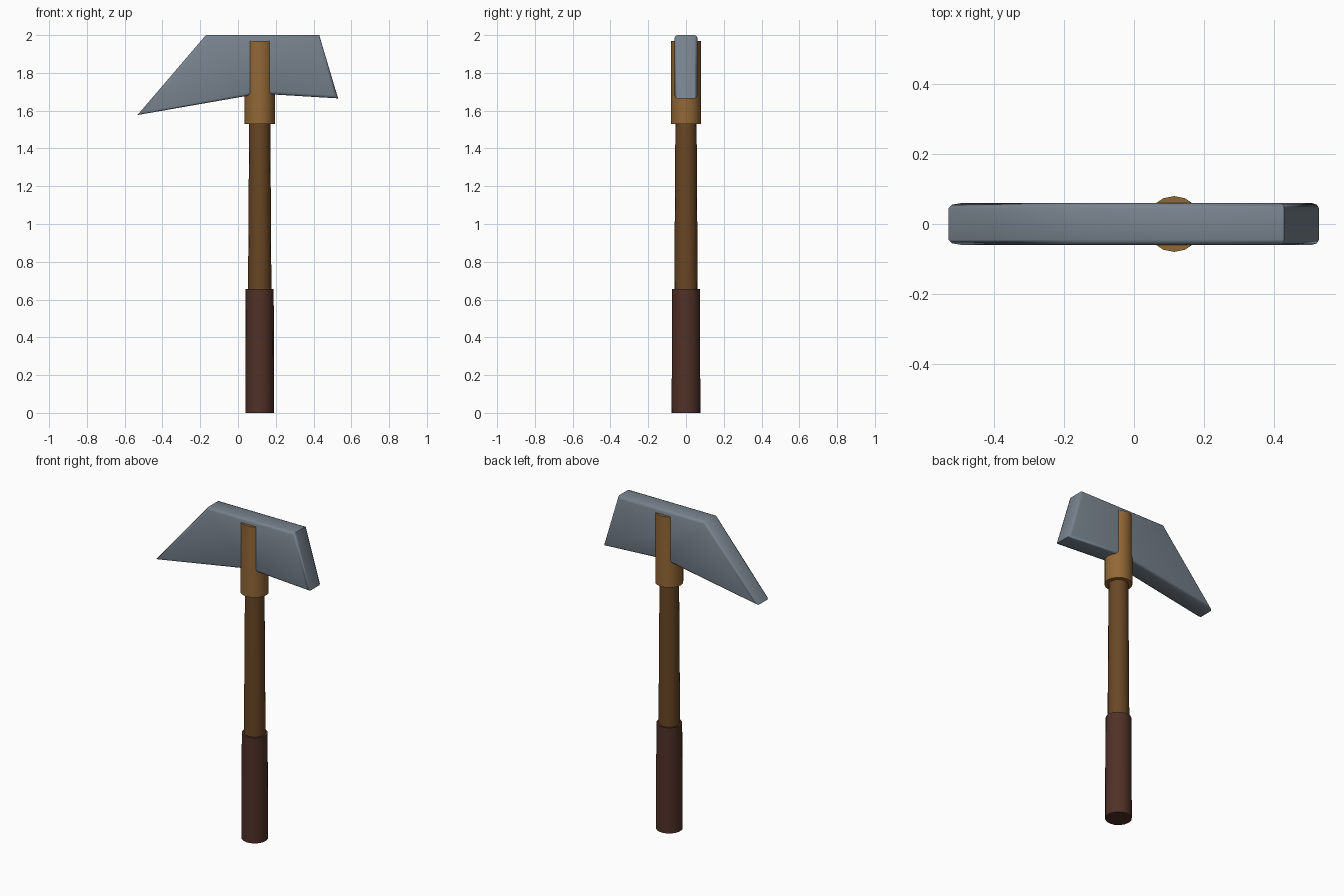
import bpy, bmesh, math

if "Cube" in bpy.data.objects:
    bpy.data.objects.remove(bpy.data.objects["Cube"])


def material(name, srgb):
    m = bpy.data.materials.new(name)
    lin = [((c / 255 + 0.055) / 1.055) ** 2.4 for c in srgb]
    m.diffuse_color = (*lin, 1)
    m.use_nodes = True
    m.node_tree.nodes["Principled BSDF"].inputs["Base Color"].default_value = m.diffuse_color
    return m


steel = material("steel_grey", (120, 131, 142))
collar_wood = material("light_wood", (146, 104, 54))
shaft_wood = material("brown_wood", (104, 70, 36))
leather = material("dark_leather", (80, 49, 40))

AXIS_X = 0.115


def finish(name, bm, mat, angle):
    bmesh.ops.recalc_face_normals(bm, faces=bm.faces)
    me = bpy.data.meshes.new(name)
    bm.to_mesh(me)
    bm.free()
    me.materials.append(mat)
    ob = bpy.data.objects.new(name, me)
    bpy.context.collection.objects.link(ob)
    bpy.context.view_layer.objects.active = ob
    ob.select_set(True)
    bpy.ops.object.shade_smooth_by_angle(angle=math.radians(angle))
    ob.select_set(False)
    return ob


def rod(name, z0, z1, r0, r1, mat):
    bm = bmesh.new()
    bmesh.ops.create_cone(bm, cap_ends=True, segments=16, radius1=r0, radius2=r1, depth=z1 - z0)
    bmesh.ops.translate(bm, verts=bm.verts, vec=(AXIS_X, 0, (z0 + z1) / 2))
    return finish(name, bm, mat, 35)


# Handle: grip, tapered shaft and the collar that holds the head
rod("grip", 0, 0.655, 0.076, 0.074, leather)
rod("shaft", 0.02, 1.56, 0.066, 0.056, shaft_wood)
rod("collar", 1.53, 1.97, 0.08, 0.08, collar_wood)

# Head: side profile extruded through its thickness, outline edges rounded
profile = [(-0.532, 1.577), (0.115, 1.69), (0.53, 1.665), (0.43, 2.0), (-0.17, 2.0)]
T = 0.06
bm = bmesh.new()
face = bm.faces.new([bm.verts.new((x, -T, z)) for x, z in profile])
ext = bmesh.ops.extrude_face_region(bm, geom=[face])
bmesh.ops.translate(bm, vec=(0, 2 * T, 0),
                    verts=[v for v in ext["geom"] if isinstance(v, bmesh.types.BMVert)])
bmesh.ops.recalc_face_normals(bm, faces=bm.faces)
outline = [e for e in bm.edges if abs(e.verts[0].co.y - e.verts[1].co.y) < 1e-5]
bmesh.ops.bevel(bm, geom=outline, offset=0.015, offset_type='OFFSET', segments=2,
                profile=0.5, affect='EDGES', clamp_overlap=True)
finish("head", bm, steel, 50)
